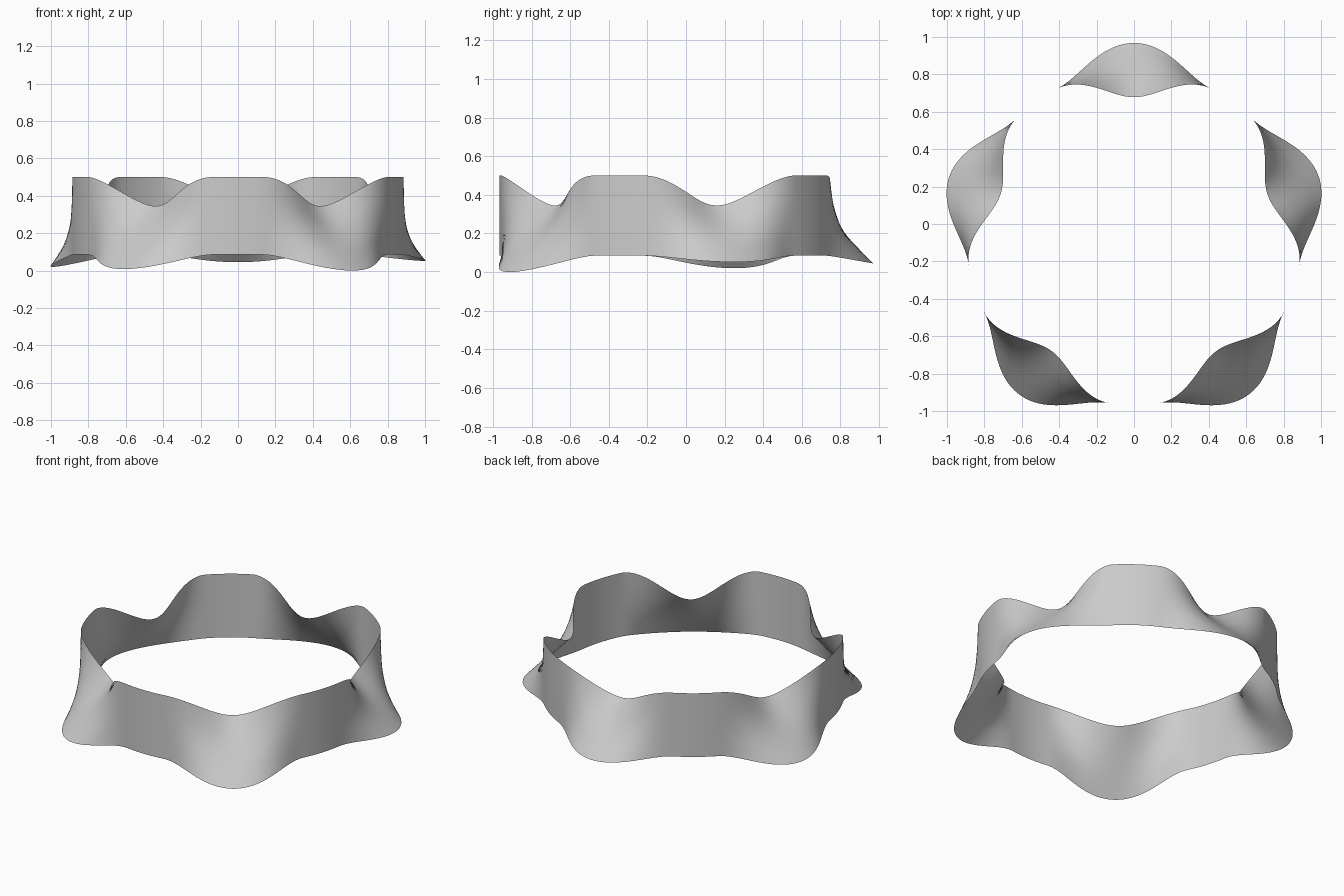
import bpy, math
from math import radians, sin, cos, pi

if "Cube" in bpy.data.objects:
    bpy.data.objects.remove(bpy.data.objects["Cube"])

CY = -0.072           # ring centre, so the bounds are centred
R = 0.895             # radius of the upright sections between lobes
AMP = 0.145           # inward / outward lean at each lobe
HALF = 27.5           # angular half width of a lobe in degrees
ROWS, STEPS = 4, 360
LOW = [0.045, 0.02, 0.008, 0.0, 0.052]   # lower rim height at each lobe


def rims(deg):
    """Upper and lower rim points at an angle measured from the back lobe."""
    lobe = round(deg / 72)
    off = abs(deg - 72 * lobe)
    w = 0.5 + 0.5 * cos(pi * off / HALF) if off < HALF else 0.0
    a = radians(90 + deg)

    def point(r, z):
        return (r * cos(a), CY + r * sin(a), z)
    top = point(R - AMP * w, 0.5 - 0.155 * w)
    bottom = point(R + AMP * w, 0.085 - (0.085 - LOW[lobe % 5]) * w ** 0.85)
    return top, bottom


# Ruled band between the two wavy rims
verts, faces = [], []
for i in range(STEPS):
    top, bottom = rims(i * 360 / STEPS)
    for j in range(ROWS + 1):
        t = j / ROWS
        verts.append([b + (u - b) * t for u, b in zip(top, bottom)])
n = ROWS + 1
for i in range(STEPS):
    k = (i + 1) % STEPS
    for j in range(ROWS):
        faces.append((i * n + j, k * n + j, k * n + j + 1, i * n + j + 1))

mesh = bpy.data.meshes.new("wavy_band")
mesh.from_pydata(verts, [], faces)
mesh.update()
band = bpy.data.objects.new("wavy_band", mesh)
bpy.context.collection.objects.link(band)
for p in mesh.polygons:
    p.use_smooth = True
